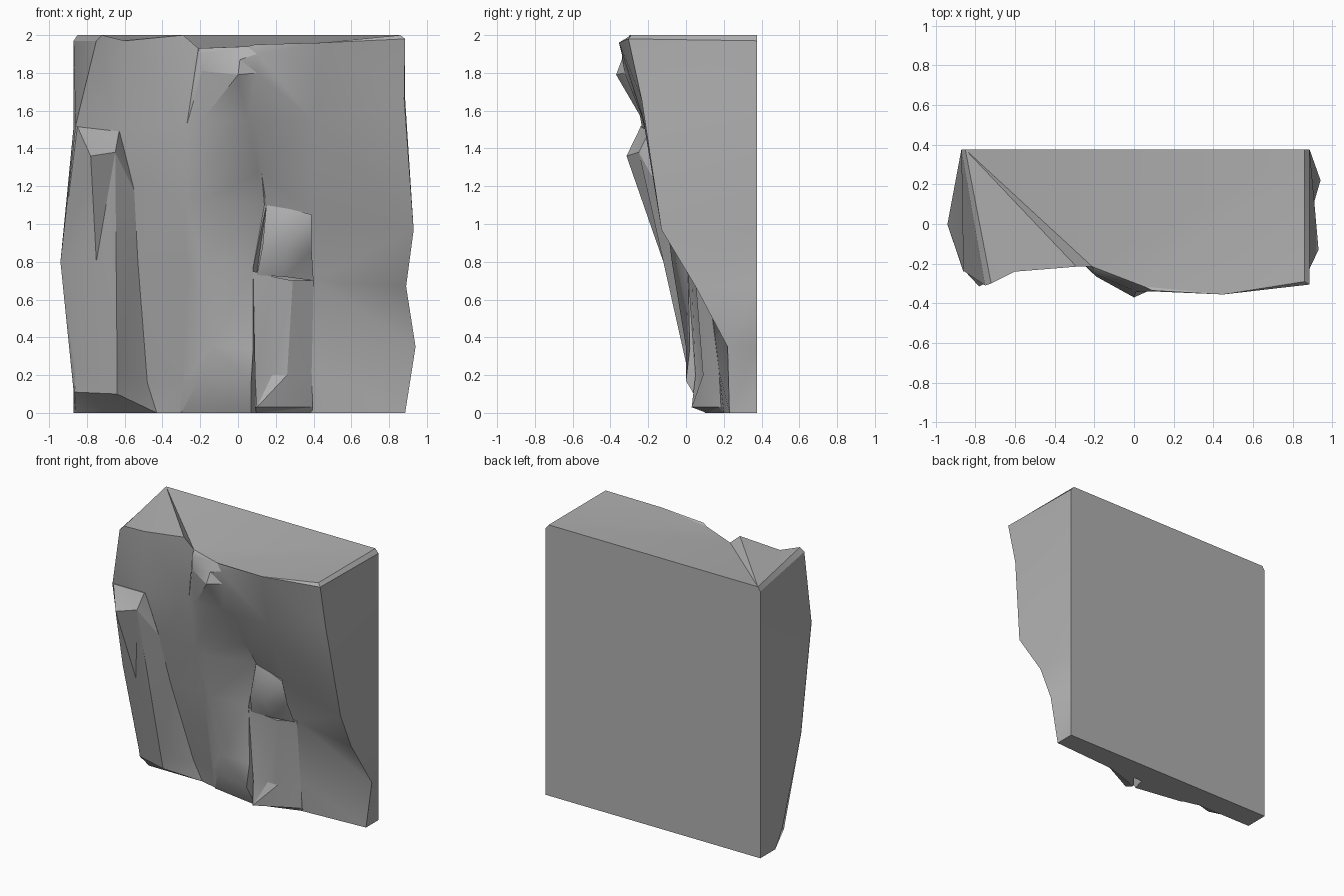
import bpy, bmesh, math

stone = bpy.data.materials.new("stone")
stone.diffuse_color = (.44, .44, .44, 1)


def loft(name, ridges, angle=28):
    """Skin a closed ring of upright ridge lines (low to high), then cap both ends."""
    bm = bmesh.new()
    lines = [[bm.verts.new(p) for p in r] for r in ridges]
    for a, b in zip(lines, lines[1:] + lines[:1]):
        i = j = 0
        while i < len(a) - 1 or j < len(b) - 1:
            za = a[i + 1].co.z if i < len(a) - 1 else 99
            zb = b[j + 1].co.z if j < len(b) - 1 else 99
            if abs(za - zb) < 0.041:
                bm.faces.new((a[i], b[j], b[j + 1], a[i + 1]))
                i, j = i + 1, j + 1
            elif za < zb:
                bm.faces.new((a[i], b[j], a[i + 1]))
                i += 1
            else:
                bm.faces.new((a[i], b[j], b[j + 1]))
                j += 1
    bm.faces.new([r[0] for r in lines])
    bm.faces.new([r[-1] for r in lines])
    bmesh.ops.remove_doubles(bm, verts=bm.verts, dist=0.0005)
    bmesh.ops.triangulate(bm, faces=[f for f in bm.faces if len(f.verts) > 3])
    bmesh.ops.recalc_face_normals(bm, faces=bm.faces)
    me = bpy.data.meshes.new(name)
    bm.to_mesh(me)
    bm.free()
    me.materials.append(stone)
    ob = bpy.data.objects.new(name, me)
    bpy.context.collection.objects.link(ob)
    bpy.ops.object.select_all(action='DESELECT')
    ob.select_set(True)
    bpy.context.view_layer.objects.active = ob
    bpy.ops.object.shade_smooth_by_angle(angle=math.radians(angle))
    return ob


# Ridge lines of the main overhanging wall, left to right
left_edge = [(-.87, .20, 0), (-.87, .12, .12), (-.94, 0, .8), (-.86, -.235, 1.52),
             (-.75, -.31, 1.97), (-.72, -.30, 2)]
left_face = [(-.43, .20, 0), (-.48, .17, .16), (-.53, -.03, .8), (-.55, -.135, 1.18),
             (-.63, -.19, 1.5), (-.60, -.24, 1.97)]
mid_face = [(-.31, .17, 0), (-.29, .12, .16), (-.27, -.02, .8), (-.27, -.105, 1.12),
            (-.27, -.19, 1.53), (-.29, -.215, 2)]
channel_left = [(-.30, .16, 0), (-.21, .06, .17), (-.14, 0, .35), (-.18, -.075, .8),
                (-.19, -.115, 1.12), (-.19, -.165, 1.28), (-.19, -.22, 1.55),
                (-.19, -.265, 1.81), (-.20, -.25, 1.9), (-.21, -.215, 1.93)]
channel_right = [(.07, .10, 0), (.07, 0, .17), (.08, .02, .34), (.08, .01, .77),
                 (.14, .01, 1.1), (.105, -.10, 1.27), (.05, -.23, 1.55), (0, -.37, 1.79),
                 (.01, -.34, 1.87), (.05, -.315, 1.94)]
slab_left = [(.10, .20, 0), (.10, .12, .74), (.15, 0, 1.1), (.125, -.09, 1.27),
             (.10, -.21, 1.54), (.10, -.325, 1.8), (.10, -.34, 1.9), (.09, -.335, 1.95)]
slab_crease = [(.40, .20, 0), (.40, .175, .22), (.40, .12, .7), (.40, -.03, 1.05),
               (.40, -.226, 1.55), (.45, -.355, 1.96)]
right_edge = [(.885, .23, 0), (.94, .22, .35), (.89, .05, .67), (.93, -.13, .97),
              (.88, -.235, 1.66), (.885, -.305, 1.98), (.86, -.29, 2)]
back_right = [(.885, .375, z) for z in (0, .35, .67, .97, 1.66, 1.97)] + [(.86, .375, 2)]
back_left = [(-.87, .375, z) for z in (0, .12, .8, 1.52, 1.97)] + [(-.85, .375, 2)]
loft("cliff_wall", [left_edge, left_face, mid_face, channel_left, channel_right,
                    slab_left, slab_crease, right_edge, back_right, back_left])

# Tall buttress on the left, with a sloping top
loft("left_buttress", [
    [(-.87, .20, 0), (-.87, .10, .11), (-.94, -.003, .8), (-.86, -.24, 1.52)],
    [(-.86, .20, 0), (-.865, .09, .11), (-.86, .06, .22), (-.75, -.12, .8),
     (-.78, -.315, 1.36), (-.85, -.24, 1.515)],
    [(-.62, .20, 0), (-.64, .04, .1), (-.64, .01, .22), (-.645, -.12, .8),
     (-.65, -.25, 1.38), (-.63, -.195, 1.49)],
    [(-.43, .20, 0), (-.48, .165, .16), (-.53, -.035, .8), (-.55, -.14, 1.18),
     (-.625, -.185, 1.485)],
    [(-.70, .25, 0), (-.70, -.05, 1.48)]])

# Short pillar with a flared base
loft("short_pillar", [
    [(.095, .11, 0), (.09, .04, .03), (.09, .05, .2), (.08, .01, .75)],
    [(.10, .11, 0), (.10, .03, .03), (.18, .09, .2), (.19, .03, .72)],
    [(.38, .20, 0), (.385, .175, .03), (.26, .09, .2), (.29, .05, .7)],
    [(.395, .21, 0), (.395, .185, .03), (.39, .175, .22), (.40, .115, .7)],
    [(.25, .30, 0), (.25, .25, .7)]], 20)

# Rounded block sitting above the short pillar
loft("boulder", [
    [(.10, .01, .73), (.13, -.04, .88), (.15, -.005, 1.1)],
    [(.25, .03, .72), (.26, -.07, .87), (.27, -.02, 1.08)],
    [(.40, .09, .7), (.39, .02, .86), (.39, -.04, 1.05)],
    [(.25, .22, .72), (.25, .12, 1.08)]], 50)
